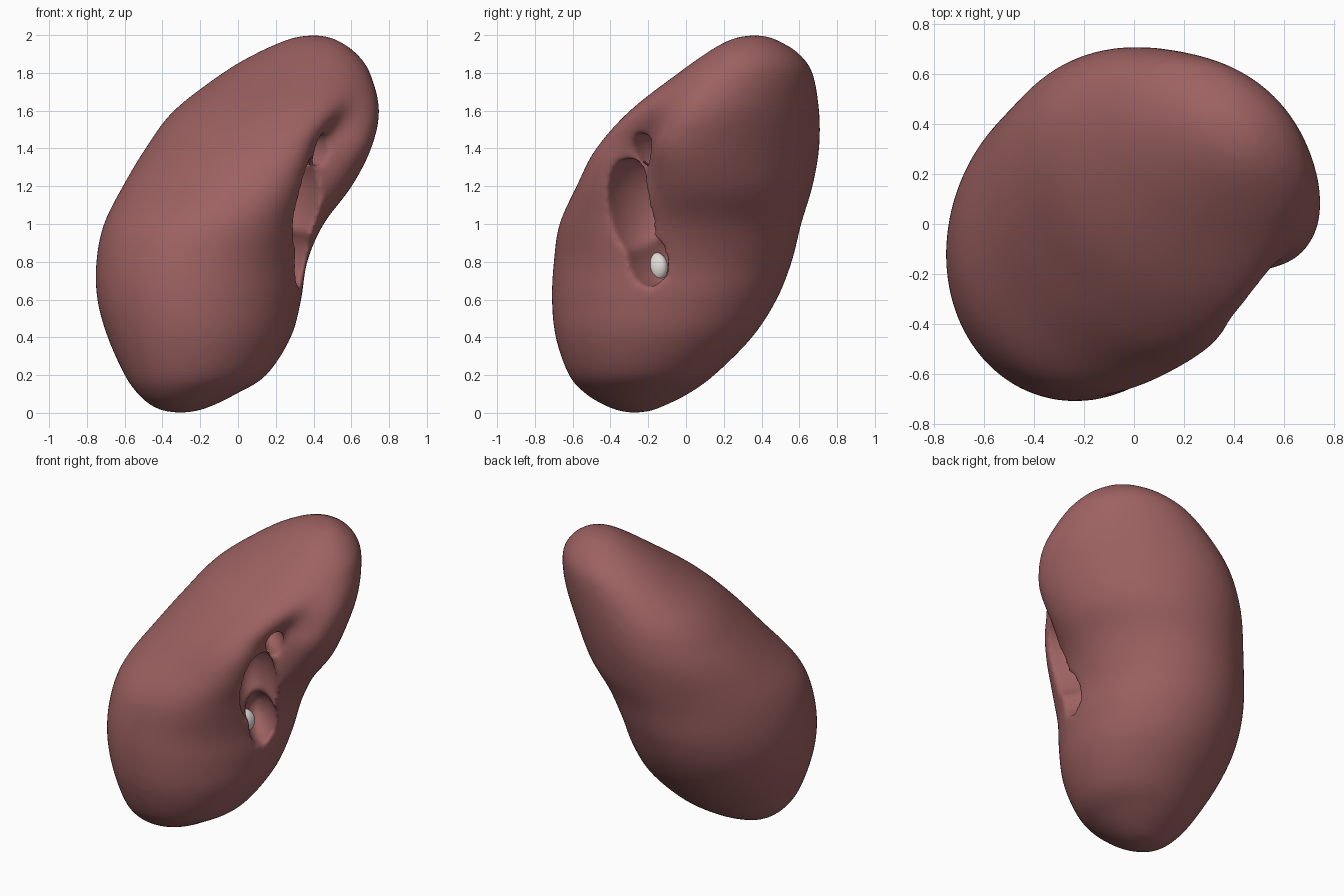
import bpy, bmesh, math
from mathutils import Matrix

if "Cube" in bpy.data.objects:
    bpy.data.objects.remove(bpy.data.objects["Cube"])

# Cross-sections: z, x min, x max, y min, y max
RINGS = [
    (0.00, -.31, -.30, -.28, -.27), (0.01, -.39, -.22, -.35, -.19),
    (0.04, -.46, -.13, -.43, -.11), (0.10, -.53, -.01, -.53, 0.01),
    (0.20, -.60, .15, -.62, .15),
    (0.40, -.69, .28, -.69, .35), (0.60, -.745, .335, -.71, .48),
    (0.80, -.75, .37, -.70, .56), (1.00, -.71, .46, -.67, .61),
    (1.20, -.61, .61, -.58, .67), (1.40, -.49, .71, -.48, .705),
    (1.60, -.34, .75, -.30, .705), (1.80, -.08, .70, -.04, .67),
    (1.90, .09, .63, .10, .60), (1.96, .22, .55, .20, .51),
    (1.99, .31, .48, .28, .44), (2.00, .40, .41, .36, .37)]
SEG, SUB = 72, 5


def catmull(p0, p1, p2, p3, t):
    return [.5 * (2*b + (c-a)*t + (2*a-5*b+4*c-d)*t*t + (3*b-a-3*c+d)*t**3)
            for a, b, c, d in zip(p0, p1, p2, p3)]


def bump(a, centre, width):
    d = (a - centre + math.pi) % (2*math.pi) - math.pi
    return math.exp(-(d/width)**2)


def material(name, col):
    m = bpy.data.materials.new(name)
    m.diffuse_color = (*col, 1)
    m.use_nodes = True
    m.node_tree.nodes["Principled BSDF"].inputs["Base Color"].default_value = m.diffuse_color
    return m


def blob(name, loc, radii):
    """Ellipsoid whose first axis runs along the opening's width, second into the body."""
    bm = bmesh.new()
    bmesh.ops.create_icosphere(bm, subdivisions=4, radius=1)
    m = (Matrix.Translation(loc) @ Matrix.Rotation(math.radians(45), 4, 'Z')
         @ Matrix.Diagonal((*radii, 1)))
    bmesh.ops.transform(bm, matrix=m, verts=bm.verts)
    me = bpy.data.meshes.new(name)
    bm.to_mesh(me)
    bm.free()
    ob = bpy.data.objects.new(name, me)
    bpy.context.collection.objects.link(ob)
    return ob


# Bean body lofted through the cross-sections
sections = []
n = len(RINGS)
for i in range(n-1):
    q = [RINGS[max(0, min(n-1, i+k))] for k in (-1, 0, 1, 2)]
    sections += [catmull(*q, s/SUB) for s in range(SUB)]
sections.append(RINGS[-1])

bm = bmesh.new()
loops = []
for z, x0, x1, y0, y1 in sections:
    # upper sections are slanted ovals: wide towards the opening, narrow across
    skew = -.06 + .34 / (1 + math.exp(-(z-1.22)*9))
    d = .5 * math.asin(skew)
    # hollow around the opening, drifting sideways with height
    centre = math.radians(max(-46, min(-15, -32 - 43*(z-1.1))))
    depth = .31 * math.exp(-((z-1.38)/(.24 if z > 1.38 else .34))**2)
    loop = []
    for k in range(SEG):
        a = 2*math.pi*k/SEG
        f = 1 - depth * bump(a, centre, .36)
        loop.append(bm.verts.new(((x0+x1)/2 + f*(x1-x0)/2*math.cos(a+d),
                                  (y0+y1)/2 + f*(y1-y0)/2*math.sin(a-d), z)))
    loops.append(loop)
for a, b in zip(loops, loops[1:]):
    for k in range(SEG):
        j = (k+1) % SEG
        bm.faces.new((a[k], a[j], b[j], b[k]))
bm.faces.new(loops[0][::-1])
bm.faces.new(loops[-1])
bmesh.ops.recalc_face_normals(bm, faces=bm.faces)
me = bpy.data.meshes.new("kidney_body")
bm.to_mesh(me)
bm.free()
body = bpy.data.objects.new("kidney_body", me)
bpy.context.collection.objects.link(body)

# Cavity: upper vessel hole, main slit, lower hole
cutters = [
    blob("cut_upper", (.37, -.16, 1.40), (.065, .20, .095)),
    blob("cut_slit", (.32, -.26, 1.10), (.125, .24, .26)),
    blob("cut_lower", (.30, -.18, .83), (.095, .23, .16))]
for c in cutters:
    c.hide_render = True
    mod = body.modifiers.new("cut", 'BOOLEAN')
    mod.operation = 'DIFFERENCE'
    mod.object = c

# Even out the skin and soften the lips of the cavity
rm = body.modifiers.new("skin", 'REMESH')
rm.mode = 'VOXEL'
rm.voxel_size = .016
sm = body.modifiers.new("soften", 'SMOOTH')
sm.factor = .5
sm.iterations = 14

dg = bpy.context.evaluated_depsgraph_get()
final = bpy.data.meshes.new_from_object(body.evaluated_get(dg))
body.modifiers.clear()
body.data = final
for c in cutters:
    bpy.data.objects.remove(c)
final.materials.clear()
final.materials.append(material("flesh", (.34, .12, .12)))

# Pale vessel ends deep in the cavity
pale = material("pale_lining", (.75, .70, .68))
stubs = [blob("lower_vessel_end", (.15, -.16, .77), (.075, .05, .08)),
         blob("upper_vessel_end", (.26, -.06, 1.40), (.05, .05, .05))]
for s in stubs:
    s.data.materials.append(pale)
for ob in [body] + stubs:
    for p in ob.data.polygons:
        p.use_smooth = True
